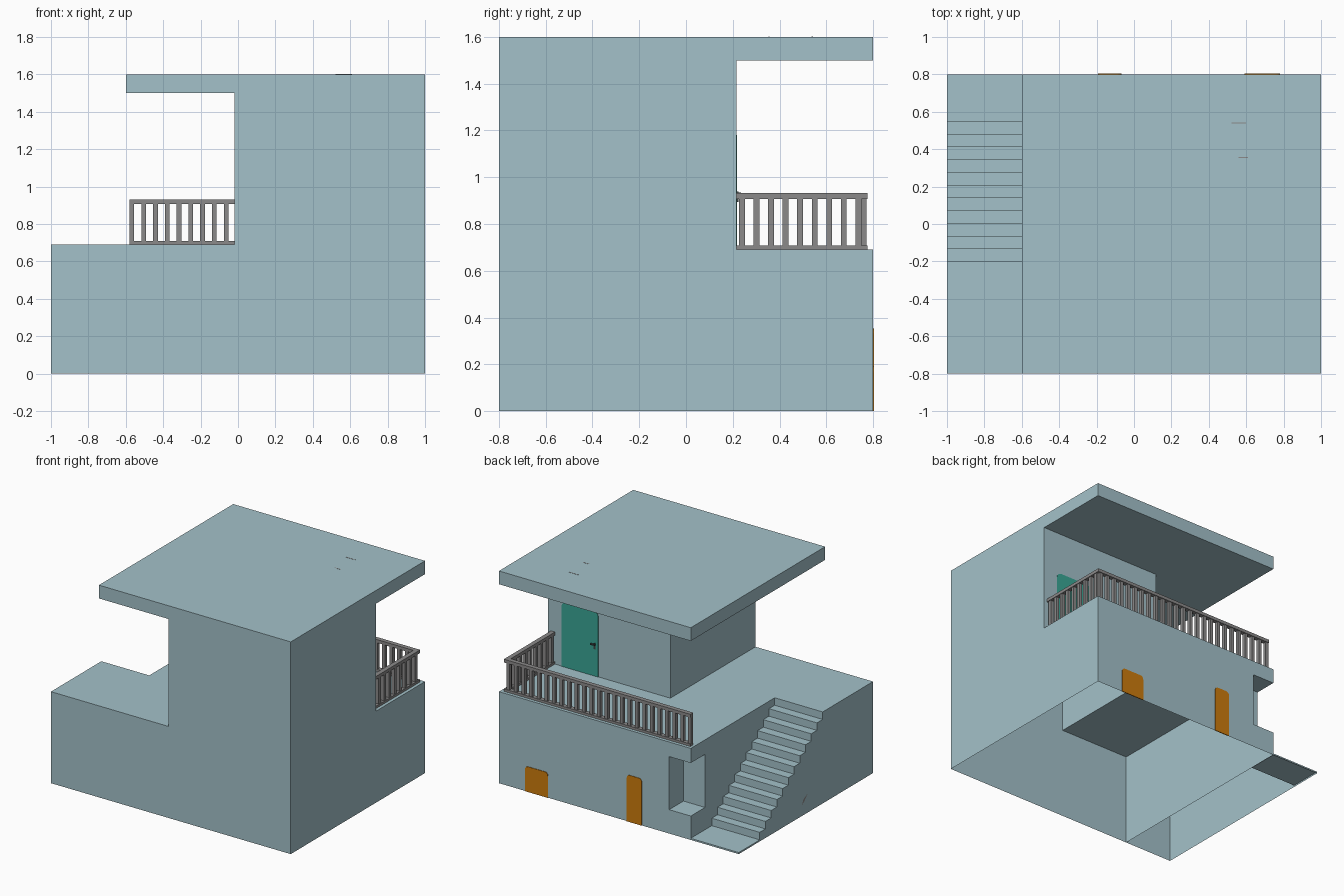
import bpy, bmesh, math
from mathutils import Vector

if "Cube" in bpy.data.objects:
    bpy.data.objects.remove(bpy.data.objects["Cube"], do_unlink=True)


def material(name, rgb):
    m = bpy.data.materials.new(name)
    m.use_nodes = True
    m.diffuse_color = (*rgb, 1)
    m.node_tree.nodes["Principled BSDF"].inputs["Base Color"].default_value = (*rgb, 1)
    return m


PLASTER = material("pale blue plaster", (0.37, 0.535, 0.585))
RAIL = material("grey railing", (0.26, 0.255, 0.255))
ORANGE = material("orange door paint", (0.61, 0.20, 0.004))
TEAL = material("teal door paint", (0.042, 0.38, 0.30))
DARK = material("dark grey metal", (0.05, 0.06, 0.06))


def make(name, polys, mat):
    """Object from a list of polygons, shared corners welded."""
    bm = bmesh.new()
    for p in polys:
        bm.faces.new([bm.verts.new(c) for c in p])
    bmesh.ops.remove_doubles(bm, verts=bm.verts, dist=1e-5)
    me = bpy.data.meshes.new(name)
    bm.to_mesh(me)
    bm.free()
    me.materials.append(mat)
    ob = bpy.data.objects.new(name, me)
    bpy.context.collection.objects.link(ob)
    return ob


def rect(x0, x1, y0, y1):
    return [(x0, y0), (x1, y0), (x1, y1), (x0, y1)]


def flat(loop, z, up=True):
    pts = [(x, y, z) for x, y in loop]
    return [pts if up else pts[::-1]]


def walls(loop, z0, z1):
    return [[(*a, z0), (*b, z0), (*b, z1), (*a, z1)]
            for a, b in zip(loop, loop[1:] + loop[:1])]


def box(x0, x1, y0, y1, z0, z1):
    r = rect(x0, x1, y0, y1)
    return walls(r, z0, z1) + flat(r, z0, False) + flat(r, z1)


# Main dimensions
LEFT, RIGHT, FRONT, BACK = -0.6, 1.0, -0.8, 0.8
DECK, SOFFIT, TOP = 0.69, 1.5, 1.6
ROOM_X, ROOM_Y = -0.02, 0.215
NX, NY, NZ0, NZ1 = -0.42, 0.63, 0.18, 0.58
plan = rect(LEFT, RIGHT, FRONT, BACK)
room = rect(ROOM_X, RIGHT, FRONT, ROOM_Y)
outside_room = [(LEFT, FRONT), (ROOM_X, FRONT), (ROOM_X, ROOM_Y),
                (RIGHT, ROOM_Y), (RIGHT, BACK), (LEFT, BACK)]

# Ground floor shell with a niche cut out of one corner
notched = [(LEFT, FRONT), (RIGHT, FRONT), (RIGHT, BACK),
           (NX, BACK), (NX, NY), (LEFT, NY)]
niche = rect(LEFT, NX, NY, BACK)
make("ground_floor", walls(plan, 0, NZ0) + walls(notched, NZ0, NZ1)
     + walls(plan, NZ1, DECK) + flat(niche, NZ0) + flat(niche, NZ1, False)
     + flat(outside_room, DECK), PLASTER)

# Upper room and overhanging roof
make("upper_room", walls(room, DECK, SOFFIT), PLASTER)
make("roof", walls(plan, SOFFIT, TOP) + flat(plan, TOP)
     + flat(outside_room, SOFFIT, False), PLASTER)

# Staircase: stepped side profile swept across the flight
STEPS, LOW, Y0, Y1 = 12, 0.012, 0.55, -0.2
rise, run = (DECK - LOW) / STEPS, (Y0 - Y1) / (STEPS - 1)
profile = [(FRONT, 0), (BACK, 0), (BACK, LOW)]
for i in range(STEPS):
    y = Y0 - i * run
    profile += [(y, LOW + i * rise), (y, LOW + (i + 1) * rise)]
profile.append((FRONT, DECK))
sweep = [[(-1, *a), (-1, *b), (LEFT, *b), (LEFT, *a)]
         for a, b in zip(profile[1:], profile[2:] + profile[:1])]
make("staircase", sweep + [[(-1, *p) for p in reversed(profile)]], PLASTER)

# Railing along the back edge and one side of the terrace
W, PITCH = 0.025, 0.063
RX0, RX1, RY0, RY1 = -0.58, 0.976, ROOM_Y, 0.776
HAND = 0.908
for name, z0, z1 in (("bottom_rail", DECK, 0.708), ("hand_rail", HAND, 0.932)):
    make("back_" + name, box(RX0, RX1, RY1 - 0.034, RY1, z0, z1), RAIL)
    make("side_" + name, box(RX1 - 0.034, RX1, RY0, RY1 - 0.034, z0, z1), RAIL)
bars = []
for i in range(25):
    x = RX0 + i * PITCH
    bars += box(x, x + W, RY1 - 0.03, RY1 - 0.005, 0.7, HAND + 0.01)
make("back_balusters", bars, RAIL)
bars = []
for i in range(9):
    y = RY0 + 0.012 + i * 0.0622
    bars += box(RX1 - 0.03, RX1 - 0.005, y, y + W, 0.7, HAND + 0.01)
make("side_balusters", bars, RAIL)


# Doors: thin plates with rounded upper corners
def door(name, x0, x1, y, z0, z1, r, mat):
    outline = [(x0, z0), (x1, z0)]
    for cx, start in ((x1 - r, 0), (x0 + r, 90)):
        for k in range(6):
            t = math.radians(start + 18 * k)
            outline.append((cx + r * math.cos(t), z1 - r + r * math.sin(t)))
    face = [(x, y + 0.004, z) for x, z in reversed(outline)]
    back = [Vector(p) - Vector((0, 0.006, 0)) for p in face]
    n = len(face)
    sides = [[face[i], back[i], back[(i + 1) % n], face[(i + 1) % n]] for i in range(n)]
    make(name, [face] + sides, mat)


door("storage_hatch", 0.59, 0.78, BACK, 0, 0.19, 0.025, ORANGE)
door("ground_door", -0.193, -0.068, BACK, 0, 0.352, 0.025, ORANGE)
door("terrace_door", 0.58, 0.885, ROOM_Y, DECK, 1.18, 0.04, TEAL)

# Terrace door handle
make("handle_plate", box(0.6, 0.615, ROOM_Y, ROOM_Y + 0.009, 0.895, 0.94), DARK)
make("handle_lever", box(0.6, 0.635, ROOM_Y + 0.009, ROOM_Y + 0.02, 0.925, 0.935), DARK)

# Small wear marks on the roof and stair wall
make("roof_marks", box(0.52, 0.6, 0.537, 0.543, TOP - 0.002, TOP + 0.001)
     + box(0.56, 0.61, 0.352, 0.358, TOP - 0.002, TOP + 0.001), RAIL)
make("stair_wall_mark", [[(-1.001, 0.05, 0.08), (-1.001, 0.03, 0.12),
                          (-1.001, -0.02, 0.145), (-1.001, 0.02, 0.1)]], RAIL)
